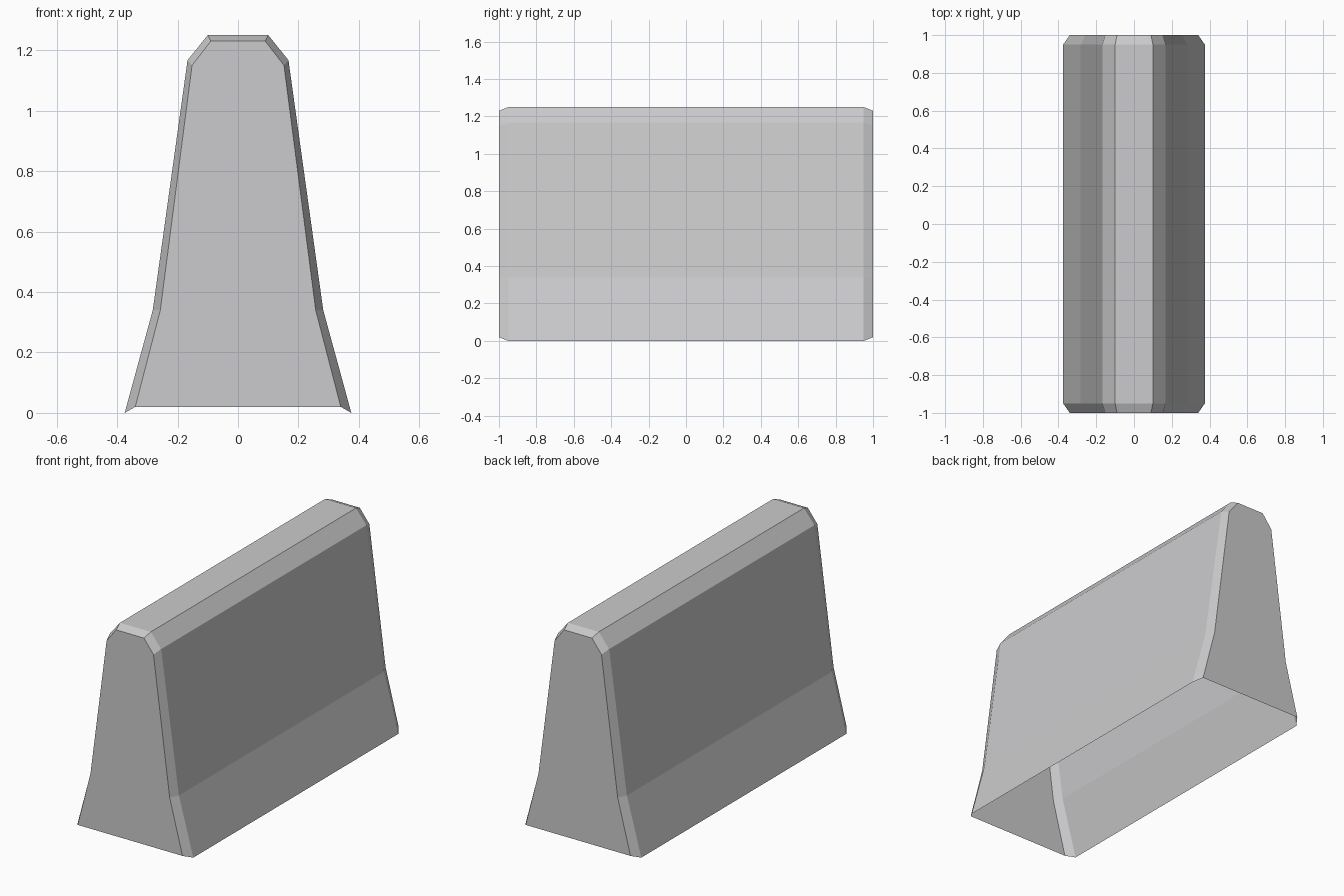
import bpy
import bmesh

cube = bpy.data.objects.get("Cube")
if cube:
    bpy.data.objects.remove(cube, do_unlink=True)

concrete = bpy.data.materials.new("concrete grey")
concrete.use_nodes = True
grey = (0.6, 0.6, 0.61, 1)
concrete.diffuse_color = grey
concrete.node_tree.nodes["Principled BSDF"].inputs["Base Color"].default_value = grey

# Half profiles (x, z) from foot to crown: full section and the smaller end section
BODY = [(0.375, 0.0), (0.282, 0.34), (0.167, 1.167), (0.10, 1.25)]
END = [(0.34, 0.02), (0.257, 0.34), (0.152, 1.15), (0.09, 1.23)]


def section(bm, half, y):
    """Open mirrored profile, left foot over the crown to right foot."""
    points = half + [(-x, z) for x, z in reversed(half)]
    return [bm.verts.new((x, y, z)) for x, z in points]


# Barrier shell: open underneath, bevelled towards both ends
bm = bmesh.new()
rings = [section(bm, half, y) for half, y in
         ((END, -1), (BODY, -0.95), (BODY, 0.95), (END, 1))]
for a, b in zip(rings, rings[1:]):
    for i in range(len(a) - 1):
        bm.faces.new((a[i], a[i + 1], b[i + 1], b[i]))

# End caps
bm.faces.new(rings[0][::-1])
bm.faces.new(rings[-1])

# Outward normals on the open shell
bm.normal_update()
for face in bm.faces:
    outward = face.calc_center_median()
    outward.z -= 0.4
    if face.normal.dot(outward) < 0:
        face.normal_flip()

mesh = bpy.data.meshes.new("road_barrier")
bm.to_mesh(mesh)
bm.free()
mesh.materials.append(concrete)
barrier = bpy.data.objects.new("road_barrier", mesh)
bpy.context.collection.objects.link(barrier)
